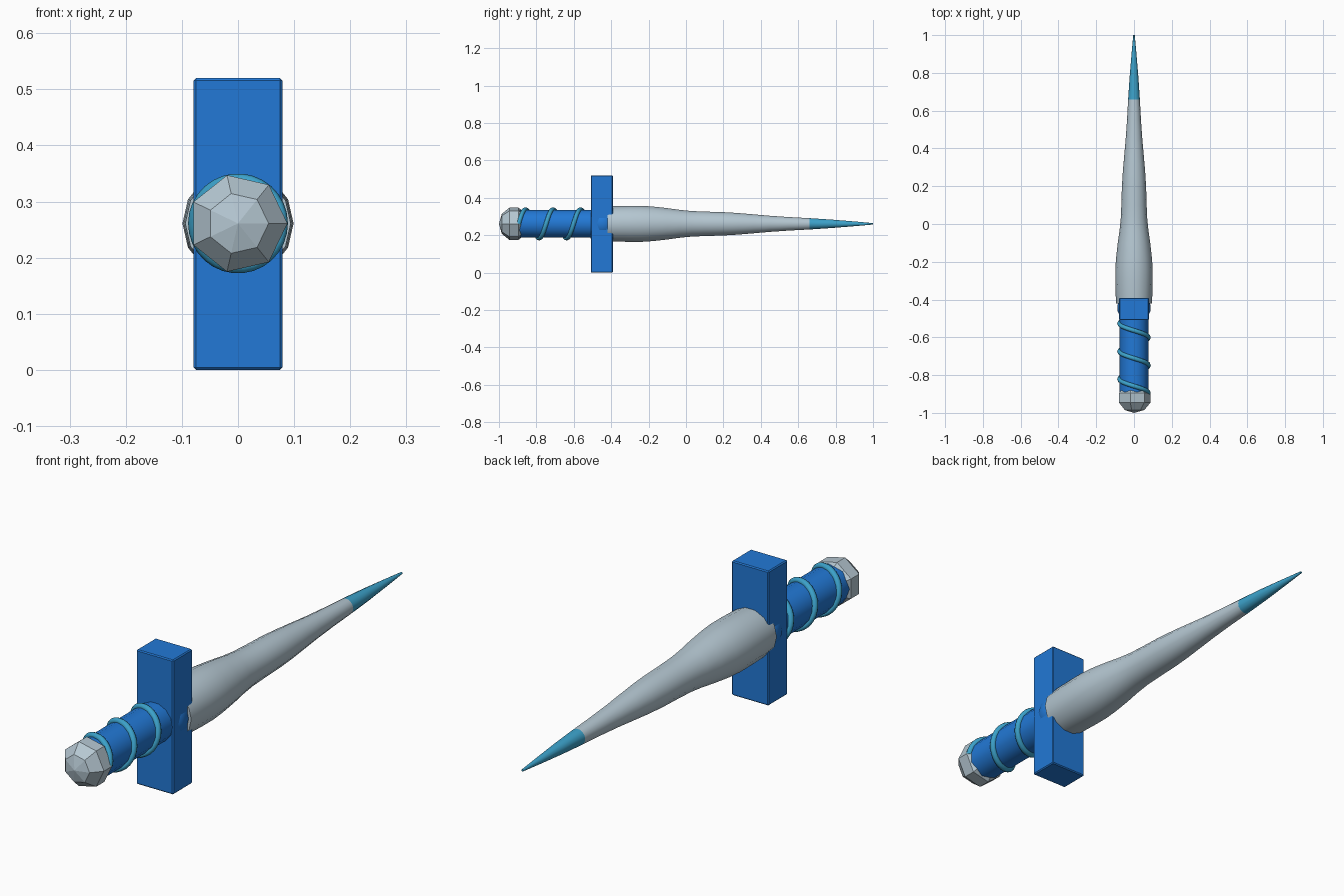
import bpy, bmesh, math
from mathutils import Vector

if "Cube" in bpy.data.objects:
    bpy.data.objects.remove(bpy.data.objects["Cube"])

CZ = 0.261  # height of the dagger's long axis


def material(name, rgb):
    m = bpy.data.materials.new(name)
    m.diffuse_color = (*rgb, 1)
    m.use_nodes = True
    m.node_tree.nodes["Principled BSDF"].inputs["Base Color"].default_value = m.diffuse_color
    return m


BLUE = material("royal blue", (0.016, 0.19, 0.67))
SILVER = material("pale steel", (0.46, 0.57, 0.64))
TEAL = material("sea blue", (0.045, 0.36, 0.59))


def finish(bm, name, mats, smooth_angle=None):
    bmesh.ops.recalc_face_normals(bm, faces=bm.faces)
    mesh = bpy.data.meshes.new(name)
    bm.to_mesh(mesh)
    bm.free()
    ob = bpy.data.objects.new(name, mesh)
    bpy.context.collection.objects.link(ob)
    for m in mats:
        mesh.materials.append(m)
    if smooth_angle:
        bpy.ops.object.select_all(action='DESELECT')
        ob.select_set(True)
        bpy.context.view_layer.objects.active = ob
        bpy.ops.object.shade_smooth_by_angle(angle=math.radians(smooth_angle))
    return ob


def lathe(name, profile, sides, mats, smooth_angle=None, rule=None):
    """Revolve (y, radius) points around the long axis and cap both ends."""
    bm = bmesh.new()
    rings = []
    for y, r in profile:
        rings.append([bm.verts.new((r * math.cos(a), y, CZ + r * math.sin(a)))
                      for a in (2 * math.pi * i / sides for i in range(sides))])
    for a, b in zip(rings, rings[1:]):
        for i in range(sides):
            j = (i + 1) % sides
            bm.faces.new((a[i], a[j], b[j], b[i]))
    bm.faces.new(rings[0])
    bm.faces.new(rings[-1])
    if rule:
        for f in bm.faces:
            f.material_index = rule(f.calc_center_median())
    return finish(bm, name, mats, smooth_angle)


# Blade: swelling base, narrow waist and coloured point
blade = [(-0.42, 0.094), (-0.38, 0.097), (-0.3, 0.099), (-0.24, 0.099), (-0.18, 0.095),
         (-0.1, 0.086), (-0.03, 0.076), (0.03, 0.070), (0.1, 0.067), (0.2, 0.064),
         (0.28, 0.059), (0.36, 0.052), (0.45, 0.044), (0.55, 0.037), (0.66, 0.031),
         (0.78, 0.023), (0.9, 0.013), (1.0, 0.004)]
lathe("blade", blade, 14, [SILVER, TEAL], 40, lambda c: 1 if c.y > 0.66 else 0)

# Grip and the round collar inside the guard
lathe("grip", [(-0.91, 0.076), (-0.42, 0.076)], 14, [BLUE], 40)
lathe("collar", [(-0.445 - 0.075 * math.cos(math.pi * t), 0.002 + 0.087 * math.sin(math.pi * t))
                 for t in (0, 0.15, 0.3, 0.42, 0.58, 0.7, 0.85, 1)], 14, [BLUE], 40)

# Pommel: flat seven-sided ball
lathe("pommel", [(-0.92 - 0.08 * math.cos(math.pi * k / 5), 0.0925 * math.sin(math.pi * k / 5) + 0.0002)
                 for k in range(6)], 7, [SILVER])

# Guard: upright bar with slightly softened edges
bm = bmesh.new()
bmesh.ops.create_cube(bm, size=1)
for v in bm.verts:
    v.co = Vector((v.co.x * 0.158, v.co.y * 0.118 - 0.45, v.co.z * 0.52 + 0.26))
bmesh.ops.bevel(bm, geom=bm.edges[:], offset=0.004, segments=1, affect='EDGES')
finish(bm, "guard", [BLUE])

# Grip wrap: cord wound round the grip, both ends hidden
TURNS, STEPS, SIDES, PITCH = 2.8, 84, 8, 0.147
bm = bmesh.new()
rings = []
for k in range(STEPS + 1):
    t = TURNS * k / STEPS
    a = 2 * math.pi * t
    out = Vector((math.cos(a), 0, math.sin(a)))
    along = Vector((-math.sin(a) * 0.077, PITCH / (2 * math.pi), math.cos(a) * 0.077)).normalized()
    side = along.cross(out)
    centre = Vector((0, -0.895 + PITCH * t, CZ)) + out * 0.077
    rings.append([bm.verts.new(centre + 0.012 * (out * math.cos(b) + side * math.sin(b)))
                  for b in (2 * math.pi * i / SIDES for i in range(SIDES))])
for a, b in zip(rings, rings[1:]):
    for i in range(SIDES):
        j = (i + 1) % SIDES
        bm.faces.new((a[i], a[j], b[j], b[i]))
bm.faces.new(rings[0])
bm.faces.new(rings[-1])
finish(bm, "grip_wrap", [TEAL], 50)
